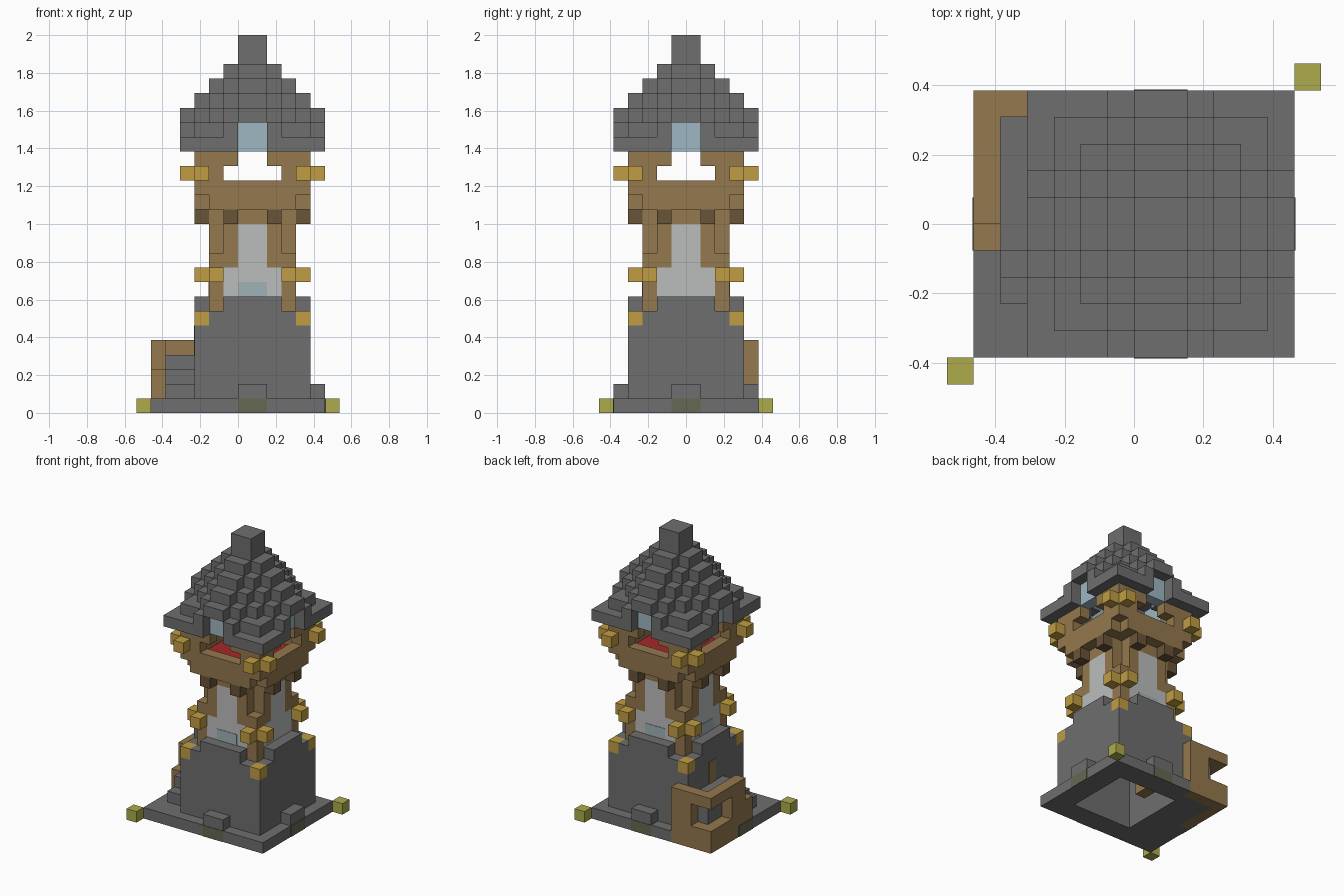
import bpy, bmesh
from itertools import product
from mathutils import Vector

if "Cube" in bpy.data.objects:
    bpy.data.objects.remove(bpy.data.objects["Cube"])

U = 1 / 13  # block size


def colour(name, r, g, b):
    lin = [((c / 255 + 0.055) / 1.055) ** 2.4 for c in (r, g, b)] + [1]
    m = bpy.data.materials.new(name)
    m.use_nodes = True
    m.diffuse_color = lin
    m.node_tree.nodes["Principled BSDF"].inputs["Base Color"].default_value = lin
    return m


STONE = colour("grey stone", 110, 110, 110)
WOOD = colour("brown wood", 148, 120, 78)
DARK = colour("dark wood", 105, 84, 56)
LAMP = colour("yellow lamp", 192, 157, 67)
GREEN = colour("olive green", 174, 171, 76)
GLASS = colour("blue glass", 158, 183, 193)
PLASTER = colour("pale plaster", 187, 189, 188)
RED = colour("red carpet", 165, 40, 40)
MOSS = colour("mossy stone", 102, 103, 82)
PANE = colour("dim glass", 160, 178, 184)


def finish(name, mat, bm):
    """Scale block units to the model; the tower axis sits one block off centre."""
    for v in bm.verts:
        v.co = Vector((v.co.x + 1, v.co.y, v.co.z)) * U
    me = bpy.data.meshes.new(name)
    bm.to_mesh(me)
    bm.free()
    me.materials.append(mat)
    ob = bpy.data.objects.new(name, me)
    bpy.context.collection.objects.link(ob)


def cells(boxes, turns=1):
    """Unit cells filling boxes, repeated by quarter turns round the tower."""
    out = set()
    for x0, x1, y0, y1, z0, z1 in boxes:
        for x, y, z in product(range(x0, x1), range(y0, y1), range(z0, z1)):
            for _ in range(turns):
                out.add((x, y, z))
                x, y = -y - 1, x
    return out


def part(name, mat, solid):
    """Outer skin of a set of unit cells."""
    bm = bmesh.new()
    verts = {}
    for cell in solid:
        for axis, side in product(range(3), (0, 1)):
            near = list(cell)
            near[axis] += 2 * side - 1
            if tuple(near) in solid:
                continue
            a, b = (axis + 1) % 3, (axis + 2) % 3
            loop = []
            for da, db in ((0, 0), (1, 0), (1, 1), (0, 1)):
                p = list(cell)
                p[axis] += side
                p[a] += da
                p[b] += db
                p = tuple(p)
                if p not in verts:
                    verts[p] = bm.verts.new(p)
                loop.append(verts[p])
            bm.faces.new(loop if side else loop[::-1])
    finish(name, mat, bm)


def plate(name, mat, lo, hi):
    """Thin painted panel."""
    bm = bmesh.new()
    bmesh.ops.create_cube(bm, size=1)
    for v in bm.verts:
        v.co = Vector([(l + h) / 2 + c * (h - l) for l, h, c in zip(lo, hi, v.co)])
    finish(name, mat, bm)


# Ground plate, with a timber corner and an open underside
hollow = cells([(-3, 3, -3, 3, 0, 7)])
corner = cells([(-7, -6, 0, 5, 0, 1), (-7, -3, 4, 5, 0, 1)])
part("ground_plate", STONE, cells([(-7, 5, -5, 5, 0, 1)]) - hollow - corner)
part("corner_sill", WOOD, corner)
part("ground_lamps", GREEN, cells([(-8, -7, -6, -5, 0, 1), (5, 6, 5, 6, 0, 1)]))

# Stone keep with low crenels and mid-wall buttresses
keep = cells([(-4, 4, -4, 4, 1, 7), (-3, 3, -3, 3, 7, 8)]) - hollow
keep |= cells([(-2, 2, -4, -3, 7, 8), (-1, 1, -5, -4, 1, 2)], 4)
corner_lamps = cells([(3, 4, -4, -3, 6, 7)], 4)
posts = cells([(2, 3, -3, -2, 7, 11)], 4)
part("keep", STONE, keep - corner_lamps - posts)
part("keep_corner_lamps", LAMP, corner_lamps)
part("inner_stair", WOOD, cells([(-3, 1, 1, 2, 3, 4), (0, 1, -2, 2, 4, 5), (-3, -2, -1, 2, 2, 3)]))

# Outside stair with timber parapet
part("outside_stair", STONE, cells([(-6, -4, -3, -2, 1, 2), (-6, -4, -2, -1, 1, 3),
                                    (-6, -4, -1, 4, 1, 4)]))
parapet = cells([(-7, -6, 0, 5, 1, 5), (-7, -3, 4, 5, 1, 5), (-7, -6, -1, 0, 1, 3)])
part("stair_parapet", WOOD, parapet - cells([(-7, -5, 4, 5, 2, 4), (-7, -6, 2, 5, 2, 4)]))

# Middle storey: plaster walls, posts and braces
braces = cells([(1, 2, -3, -2, 10, 14), (-2, -1, -3, -2, 10, 14),
                (1, 2, -2, -1, 11, 14), (-1, 1, -3, -2, 13, 14)], 4)
part("plaster_walls", PLASTER, cells([(-2, 2, -3, -2, 8, 13)], 4) - braces)
part("posts_and_braces", WOOD, posts | braces)
part("middle_lamps", LAMP, cells([(3, 4, -3, -2, 9, 10), (2, 3, -4, -3, 9, 10)], 4))

# Balcony on dark corbels
part("corbels", DARK, cells([(1, 2, -4, -3, 13, 14), (-2, -1, -4, -3, 13, 14)], 4))
part("balcony", WOOD, cells([(-3, 3, -4, -3, 14, 15), (-4, 4, -4, -3, 15, 16)], 4)
     | cells([(-3, 3, -3, 3, 14, 15)]))
plate("carpet", RED, (-3, -3, 15), (3, 3, 15.08))
part("balcony_posts", WOOD, cells([(2, 4, -4, -3, 16, 18), (-4, -2, -4, -3, 16, 18),
                                   (1, 2, -4, -3, 17, 18), (-2, -1, -4, -3, 17, 18)], 4))
part("balcony_lamps", LAMP, cells([(4, 5, -4, -3, 16, 17), (3, 4, -5, -4, 16, 17)], 4))
part("dormer_glass", GLASS, cells([(-1, 1, -4, -3, 18, 20)], 4))

# Stepped roof: each column falls away from the tip and from the mid-side ridges
columns = []
for x, y in product(range(-5, 5), repeat=2):
    near, far = sorted((max(x + 1, -x), max(y + 1, -y)))
    top = 26 - far - min(near - 1, 2) + (far == 1)
    if far >= 4:
        base = 20 if near == 1 else 18
    else:
        base = max(18, top - 3)
    columns.append((x, x + 1, y, y + 1, base, top))
part("roof", STONE, cells(columns))

# Flush panels: mossy footings, low panes and the stair door
T = 0.04
for s, side in ((-1, "front"), (1, "back")):
    y = sorted((s * 5, s * (5 + T)))
    plate("moss_" + side, MOSS, (-1, y[0], 0), (1, y[1], 1))
    y = sorted((s * 3, s * (3 + T)))
    plate("low_pane_" + side, PANE, (-1, y[0], 8), (1, y[1], 9))
plate("moss_left", MOSS, (5, -1, 0), (5 + T, 1, 1))
plate("moss_right", MOSS, (-7 - T, -1, 0), (-7, 1, 1))
plate("low_pane_right", PANE, (-3 - T, -1, 8), (-3, 1, 9))
plate("stair_door", WOOD, (-4 - T, 0, 4), (-4, 1, 6))
